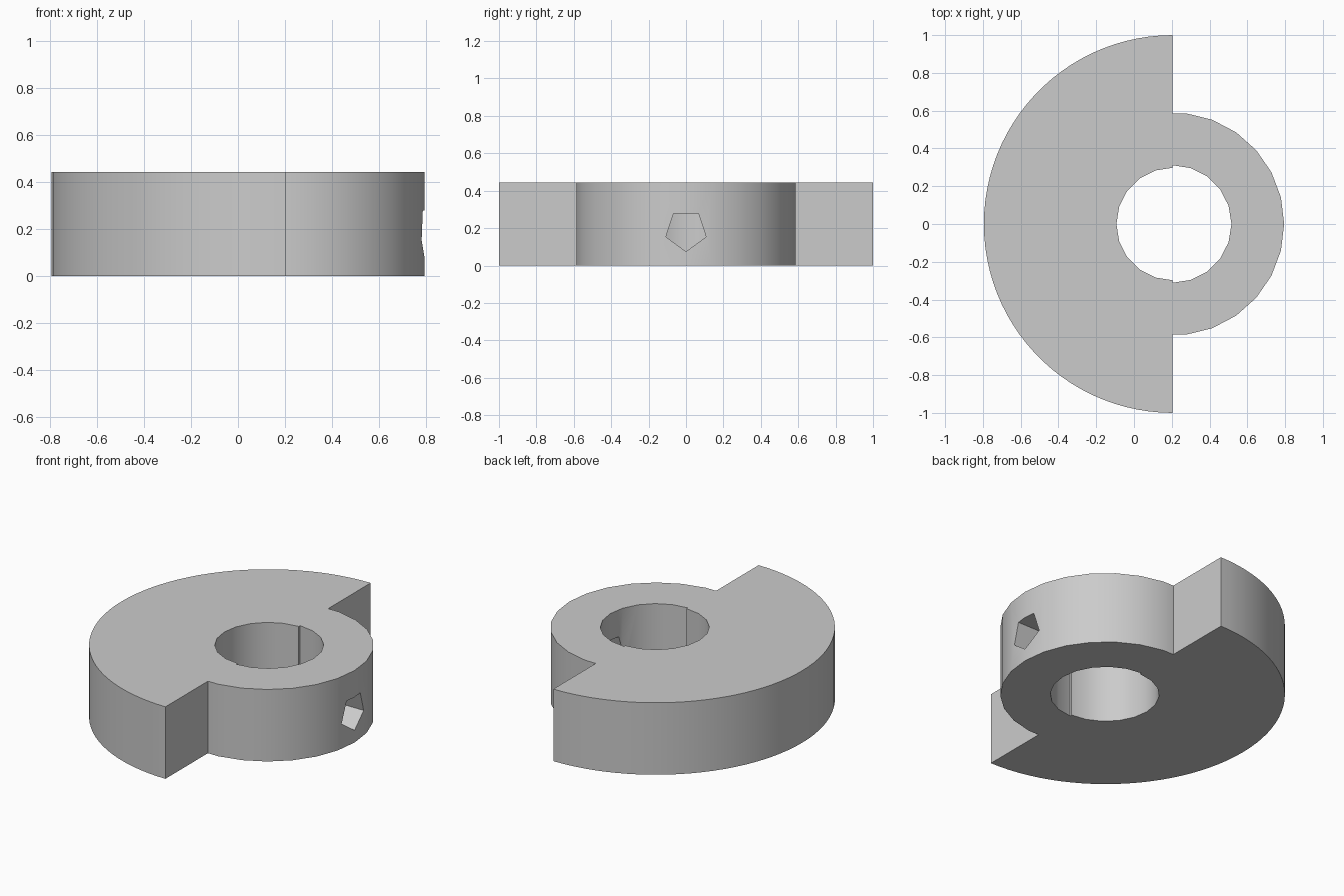
import bpy, bmesh, math
from mathutils import Matrix

if "Cube" in bpy.data.objects:
    bpy.data.objects.remove(bpy.data.objects["Cube"])

AXIS_X = 0.205      # shaft axis position
HEIGHT = 0.444
HUB_R = 0.59

grey = bpy.data.materials.new("plain_grey")
grey.use_nodes = True
grey.diffuse_color = (0.6, 0.6, 0.6, 1)
grey.node_tree.nodes["Principled BSDF"].inputs["Base Color"].default_value = (0.6, 0.6, 0.6, 1)


def arc(radius, start, end, steps):
    """Points on an arc around the shaft axis, angles in degrees."""
    angles = [math.radians(start + (end - start) * i / steps) for i in range(steps + 1)]
    return [(AXIS_X + radius * math.cos(a), radius * math.sin(a)) for a in angles]


def prism(name, outline, z0, z1):
    """Closed solid made by extruding a flat outline upwards."""
    bm = bmesh.new()
    face = bm.faces.new([bm.verts.new((x, y, z0)) for x, y in outline])
    top = bmesh.ops.extrude_face_region(bm, geom=[face])
    verts = [v for v in top["geom"] if isinstance(v, bmesh.types.BMVert)]
    bmesh.ops.translate(bm, verts=verts, vec=(0, 0, z1 - z0))
    bmesh.ops.recalc_face_normals(bm, faces=bm.faces)
    mesh = bpy.data.meshes.new(name)
    bm.to_mesh(mesh)
    bm.free()
    mesh.materials.append(grey)
    obj = bpy.data.objects.new(name, mesh)
    bpy.context.collection.objects.link(obj)
    return obj


# Half-disc weight joined to a 26-sided round hub
step = 360 / 26
rim = arc(1.0, 90, 270, 50)
hub = arc(HUB_R, -6 * step, 6 * step, 12)
hub_y = HUB_R * math.sin(math.radians(6 * step))
weight = prism("counterweight", rim + [(AXIS_X, -hub_y)] + hub + [(AXIS_X, hub_y)], 0, HEIGHT)

# Shaft bore, slightly narrower on the weight side
bore = prism("bore_cutter", arc(0.298, 90, 270, 10) + arc(0.311, -90, 90, 10), -0.1, HEIGHT + 0.1)

# Five-sided set-screw hole, point down, running through the hub wall along x
pentagon = [(0.113 * math.cos(a), 0.113 * math.sin(a))
            for a in (math.radians(-90 + 72 * i) for i in range(5))]
screw = prism("screw_hole_cutter", pentagon, 0, 0.7)
# Profile x, y, z become world y, z, x
screw.data.transform(Matrix(((0, 0, 1, AXIS_X + 0.1), (1, 0, 0, 0), (0, 1, 0, 0.188), (0, 0, 0, 1))))

# Cut both holes, then discard the cutters
bpy.context.view_layer.objects.active = weight
weight.select_set(True)
for cutter in (bore, screw):
    cutter.hide_render = True
    cut = weight.modifiers.new(cutter.name, "BOOLEAN")
    cut.operation = "DIFFERENCE"
    cut.solver = "EXACT"
    cut.object = cutter
    bpy.ops.object.modifier_apply(modifier=cut.name)
    bpy.data.objects.remove(cutter)

bpy.ops.object.shade_smooth_by_angle(angle=math.radians(30))
